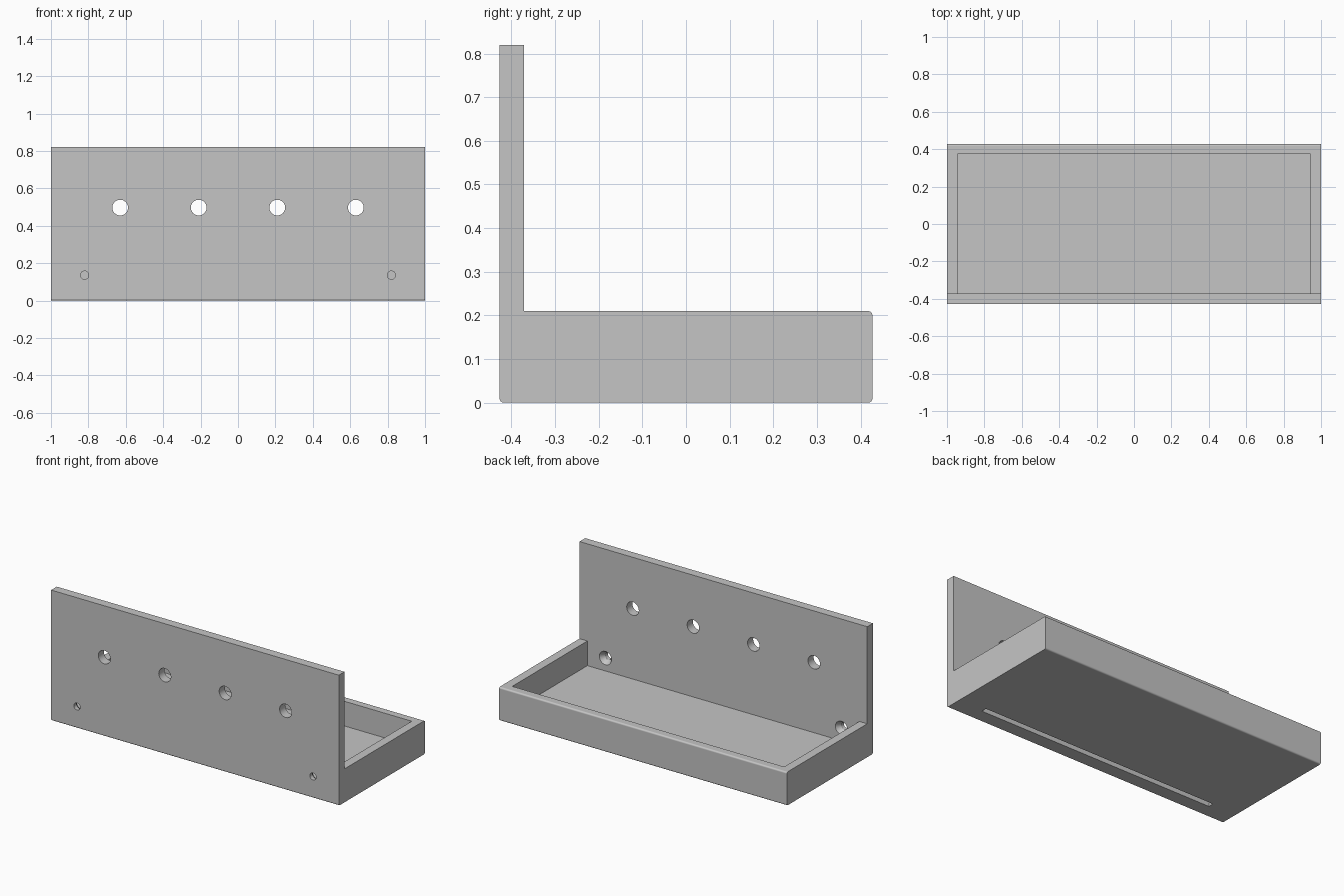
import bpy
import bmesh
import math
from mathutils import Matrix, Vector

default = bpy.data.objects.get("Cube")
if default:
    bpy.data.objects.remove(default, do_unlink=True)

W, D = 1.0, 0.427           # half width, half depth
H, RIM = 0.82, 0.21         # plate height, tray height
PLATE_Y = -0.371            # inner face of the plate
FLOOR, R = 0.055, 0.01      # tray floor height, edge rounding

grey = bpy.data.materials.new("light_grey")
grey.use_nodes = True
colour = (0.56, 0.56, 0.56, 1)
grey.diffuse_color = colour
grey.node_tree.nodes["Principled BSDF"].inputs["Base Color"].default_value = colour


def make_object(name, bm):
    bmesh.ops.recalc_face_normals(bm, faces=bm.faces)
    mesh = bpy.data.meshes.new(name)
    bm.to_mesh(mesh)
    bm.free()
    mesh.materials.append(grey)
    obj = bpy.data.objects.new(name, mesh)
    bpy.context.collection.objects.link(obj)
    return obj


def box(name, low, high):
    low, high = Vector(low), Vector(high)
    bm = bmesh.new()
    bmesh.ops.create_cube(bm, size=1, matrix=Matrix.Translation((low + high) / 2)
                          @ Matrix.Diagonal((*(high - low), 1)))
    return make_object(name, bm)


def cone_along_y(name, x, z, y0, r0, y1, r1):
    bm = bmesh.new()
    # after the turn, the first radius lies at the lower y
    turn = Matrix.Rotation(-math.pi / 2, 4, "X")
    bmesh.ops.create_cone(bm, cap_ends=True, segments=40, radius1=r0, radius2=r1,
                          depth=y1 - y0,
                          matrix=Matrix.Translation((x, (y0 + y1) / 2, z)) @ turn)
    return make_object(name, bm)


def cut(target, cutter):
    cutter.hide_render = True
    mod = target.modifiers.new("cut", "BOOLEAN")
    mod.operation = "DIFFERENCE"
    mod.solver = "EXACT"
    mod.object = cutter
    bpy.context.view_layer.objects.active = target
    bpy.ops.object.modifier_apply(modifier=mod.name)
    bpy.data.objects.remove(cutter, do_unlink=True)


def corner(y, z, start):
    """Quarter-round corner points of the side profile."""
    return [(y + R * math.cos(a), z + R * math.sin(a))
            for a in (start + i * math.pi / 12 for i in range(7))]


# L-shaped side profile with three rounded corners, extruded across the width
profile = [(-D, H)]
profile += corner(-D + R, R, math.pi)
profile += corner(D - R, R, 1.5 * math.pi)
profile += corner(D - R, RIM - R, 0)
profile += [(PLATE_Y, RIM), (PLATE_Y, H)]
bm = bmesh.new()
face = bm.faces.new([bm.verts.new((-W, y, z)) for y, z in profile])
extruded = bmesh.ops.extrude_face_region(bm, geom=[face])["geom"]
bmesh.ops.translate(bm, vec=(2 * W, 0, 0),
                    verts=[v for v in extruded if isinstance(v, bmesh.types.BMVert)])
shelf = make_object("wall_tray", bm)

# Tray cavity
cut(shelf, box("tray_cavity", (-0.945, PLATE_Y, FLOOR), (0.945, 0.375, 0.3)))

# Row of large holes through the plate
for x in (-0.63, -0.21, 0.21, 0.63):
    cut(shelf, cone_along_y("plate_hole", x, 0.497, -0.5, 0.042, -0.3, 0.042))

# Countersunk screw holes
for x in (-0.82, 0.82):
    cut(shelf, cone_along_y("screw_hole", x, 0.136, -0.5, 0.022, -0.3, 0.022))
    cut(shelf, cone_along_y("screw_sink", x, 0.136, -0.402, 0.021, -0.362, 0.048))

# Long blind groove under the tray
cut(shelf, box("under_groove", (-0.825, -0.335, -0.1), (0.825, -0.3, 0.035)))

# Smooth round surfaces; sharp edges and large flat faces stay crisp
bpy.ops.object.select_all(action="DESELECT")
shelf.select_set(True)
bpy.context.view_layer.objects.active = shelf
bpy.ops.object.shade_smooth_by_angle(angle=math.radians(30))
weighted = shelf.modifiers.new("flat_face_normals", "WEIGHTED_NORMAL")
weighted.keep_sharp = True
weighted.weight = 100
